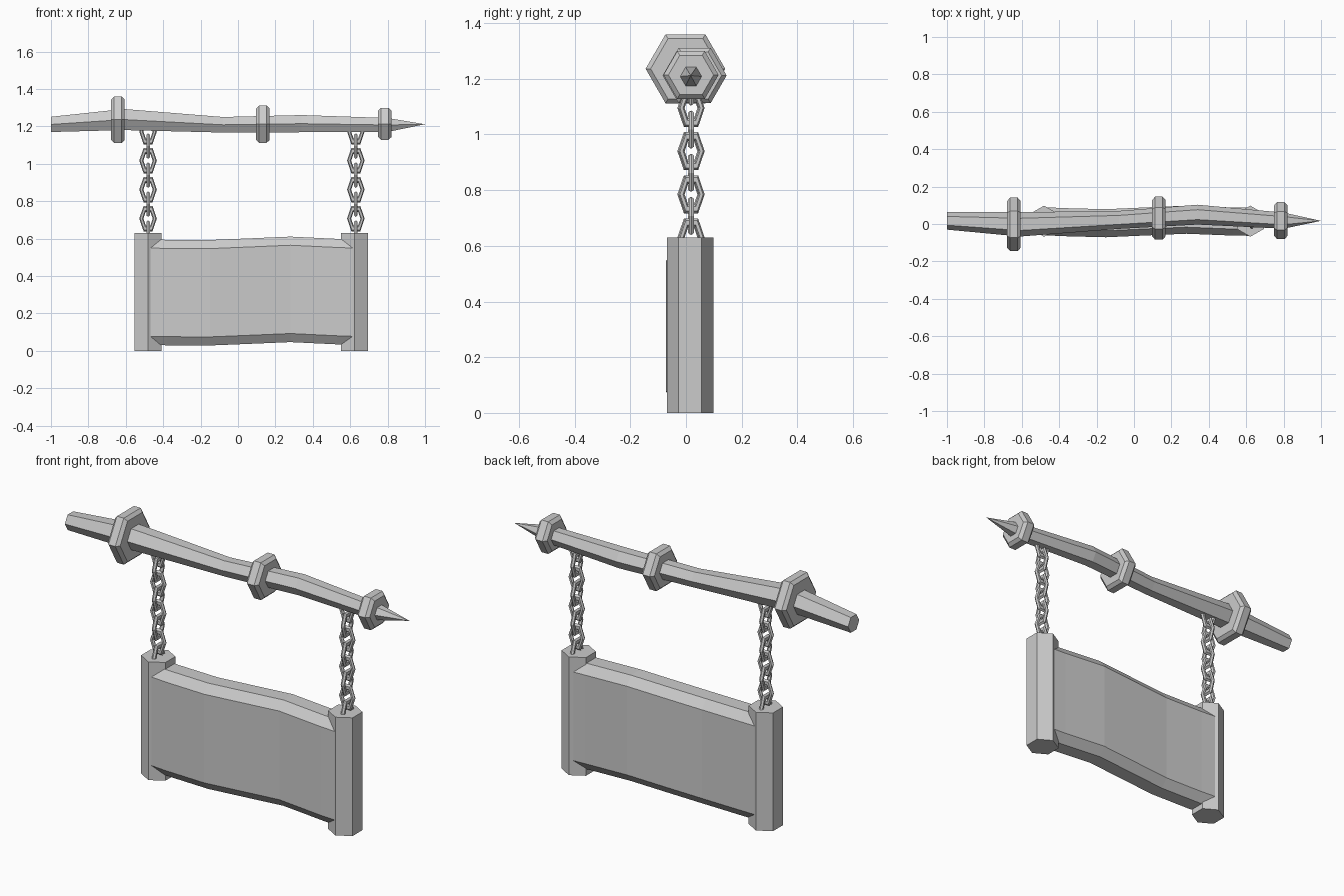
import bpy, bmesh
from math import cos, sin, pi

if "Cube" in bpy.data.objects:
    bpy.data.objects.remove(bpy.data.objects["Cube"])


def loft(name, sections):
    """Skin a run of equal-length closed rings and cap both ends."""
    bm = bmesh.new()
    rings = [[bm.verts.new(p) for p in s] for s in sections]
    for a, b in zip(rings, rings[1:]):
        n = len(a)
        for i in range(n):
            j = (i + 1) % n
            bm.faces.new((a[i], a[j], b[j], b[i]))
    bm.faces.new(rings[0])
    bm.faces.new(rings[-1])
    bmesh.ops.remove_doubles(bm, verts=bm.verts, dist=0.0005)
    bmesh.ops.recalc_face_normals(bm, faces=bm.faces)
    mesh = bpy.data.meshes.new(name)
    bm.to_mesh(mesh)
    bm.free()
    ob = bpy.data.objects.new(name, mesh)
    bpy.context.collection.objects.link(ob)
    return ob


def hex_x(x, y, z, r):
    """Hexagon across the x axis, corners pointing to +-y."""
    return [(x, y + r * cos(i * pi / 3), z + r * sin(i * pi / 3)) for i in range(6)]


# Crooked six-sided pole with a pointed end
loft("pole", [hex_x(*s) for s in [
    (-1.0, 0.017, 1.211, 0.047),
    (-0.61, -0.002, 1.237, 0.065),
    (-0.08, 0.022, 1.209, 0.048),
    (0.34, 0.050, 1.215, 0.053),
    (0.80, 0.018, 1.208, 0.043),
    (1.0, 0.017, 1.212, 0.0001)]])

# Chamfered hexagonal collars
for i, (x, y, z, r) in enumerate([(-0.642, -0.002, 1.236, 0.143),
                                  (0.133, 0.031, 1.212, 0.115),
                                  (0.785, 0.018, 1.214, 0.099)]):
    loft(f"collar_{i + 1}", [hex_x(x + dx, y, z, r - dr) for dx, dr in
                             [(-0.036, 0.018), (-0.02, 0), (0.02, 0), (0.036, 0.018)]])

for side, x, y in (("left", -0.481, 0.012), ("right", 0.622, 0.016)):
    # Hexagonal roller post
    loft(f"{side}_post", [[(x + 0.083 * sin(i * pi / 3), 0.015 + 0.083 * cos(i * pi / 3), z)
                           for i in range(6)] for z in (0, 0.63)])
    # Chain of alternating six-sided links
    cx = x if side == "left" else 0.630
    for k in range(8):
        bpy.ops.mesh.primitive_torus_add(
            major_segments=6, minor_segments=6, major_radius=0.036, minor_radius=0.011,
            location=(cx, y + 0.004, 0.63 + 0.0775 * k),
            rotation=(pi / 2, 0, 0 if k % 2 else pi / 2))
        link = bpy.context.object
        link.name = f"{side}_chain_link_{k + 1}"
        link.scale = (1, 1.68, 1)


def sheet_section(x, y, z, t=0.075, h=0.282):
    """Rectangle across x with chamfered corners."""
    c, d = 0.035, 0.046
    quarter = [(t, h - d), (t - c, h)]
    pts = quarter + [(-a, b) for a, b in reversed(quarter)]
    pts += [(-a, -b) for a, b in pts]
    return [(x, y + a, z + b) for a, b in pts]


# Thick wavy sign sheet held between the posts
loft("sign_sheet", [sheet_section(*s) for s in [
    (-0.475, 0.015, 0.314),
    (-0.38, 0.010, 0.312),
    (-0.15, 0.004, 0.311),
    (0.07, 0.014, 0.320),
    (0.28, 0.023, 0.329),
    (0.53, 0.013, 0.317),
    (0.615, 0.012, 0.314)]])
